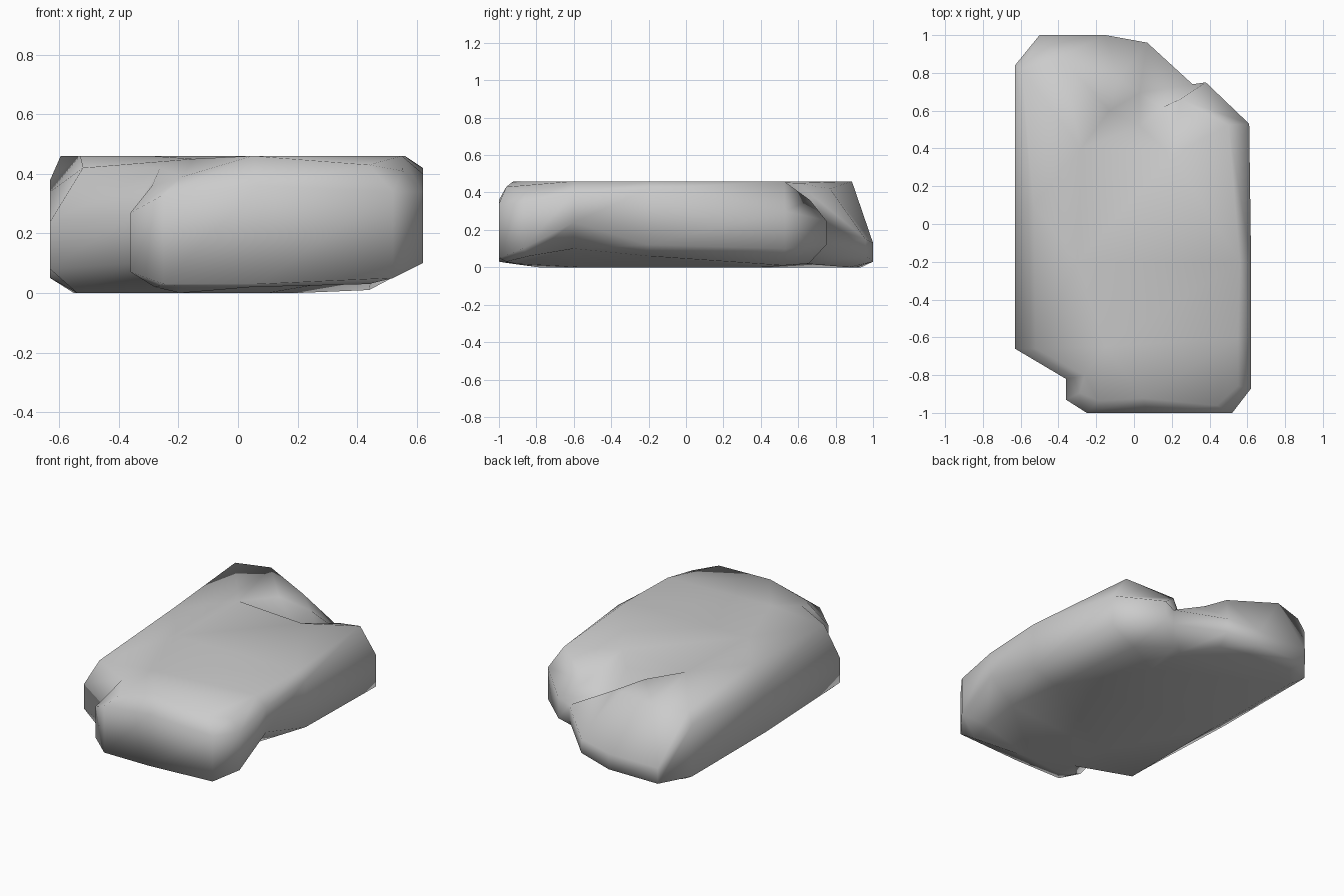
import bpy
import bmesh
from mathutils import Vector
from mathutils.geometry import delaunay_2d_cdt

cube = bpy.data.objects.get("Cube")
if cube:
    bpy.data.objects.remove(cube)

# Outline of the slab: x, y, top inset, top height, shoulder height,
# foot height, underside height
OUTLINE = [
    (.07, -1, .08, .46, .36, .03, .02),
    (.52, -1, .09, .43, .34, .05, .03),
    (.62, -.87, .07, .41, .34, .1, .06),
    (.62, -.6, .07, .46, .4, .24, .1),
    (.62, -.2, .06, .46, .42, .12, .06),
    (.61, .53, .11, .46, .3, .1, .01),
    (.38, .75, .16, .36, .25, .12, .02),
    (.31, .74, .2, .27, .22, .12, .02),
    (.07, .96, .27, .37, .15, .06, 0),
    (-.15, 1, .24, .42, .13, .03, 0),
    (-.5, 1, .16, .46, .13, .03, 0),
    (-.63, .84, .04, .46, .38, .05, 0),
    (-.63, .1, .1, .46, .34, .05, 0),
    (-.63, -.66, .11, .42, .24, .08, 0),
    (-.36, -.82, .1, .42, .26, .1, 0),
    (-.36, -.93, .08, .36, .27, .07, .02),
    (-.25, -1, .09, .39, .33, .03, .02),
]

# Hollows and crests on the upper face, and the lowest points underneath
DENTS = [(.03, .52, .34), (-.13, .6, .45), (-.28, .4, .46),
         (.2, .36, .46), (-.3, -.2, .46), (-.15, -.65, .45)]
BELLY = [(-.2, -.55, 0), (.1, 0, 0), (.2, .4, 0)]


def inset(x, y, amount):
    """Slide a point towards the long axis of the slab."""
    axis = Vector((0, max(-.75, min(.5, y))))
    point = Vector((x, y))
    return point + (axis - point).normalized() * amount


def fill(bm, ring, points, upward):
    """Triangulate a closed ring together with loose inner points."""
    verts = ring + [bm.verts.new(p) for p in points]
    flat = [Vector(v.co[:2]) for v in verts]
    loop = list(range(len(ring)))
    result = delaunay_2d_cdt(flat, [], [loop], 1, 1e-5)
    faces, origin = result[2], result[3]
    for face in faces:
        corners = [verts[origin[i][0]] for i in face]
        bm.faces.new(corners if upward else corners[::-1])


# Rock slab body
bm = bmesh.new()
rings = [[], [], [], []]
for x, y, slope, top, shoulder, foot, floor in OUTLINE:
    under = .17 if foot > .09 else .09
    base = inset(x, y, under)
    crest = inset(x, y, slope)
    levels = [(*base, floor), (x, y, foot), (x, y, shoulder), (*crest, top)]
    for ring, co in zip(rings, levels):
        ring.append(bm.verts.new(co))

count = len(OUTLINE)
for low, high in zip(rings, rings[1:]):
    for i in range(count):
        j = (i + 1) % count
        bm.faces.new((low[i], low[j], high[j], high[i]))

fill(bm, rings[-1], DENTS, True)
fill(bm, rings[0], BELLY, False)
bmesh.ops.recalc_face_normals(bm, faces=bm.faces)
for face in bm.faces:
    face.smooth = True

mesh = bpy.data.meshes.new("rock_slab")
bm.to_mesh(mesh)
bm.free()
rock = bpy.data.objects.new("rock_slab", mesh)
bpy.context.collection.objects.link(rock)

# Plain grey stone
stone = bpy.data.materials.new("stone_grey")
stone.use_nodes = True
colour = (.6, .6, .6, 1)
stone.diffuse_color = colour
stone.node_tree.nodes["Principled BSDF"].inputs["Base Color"].default_value = colour
mesh.materials.append(stone)
